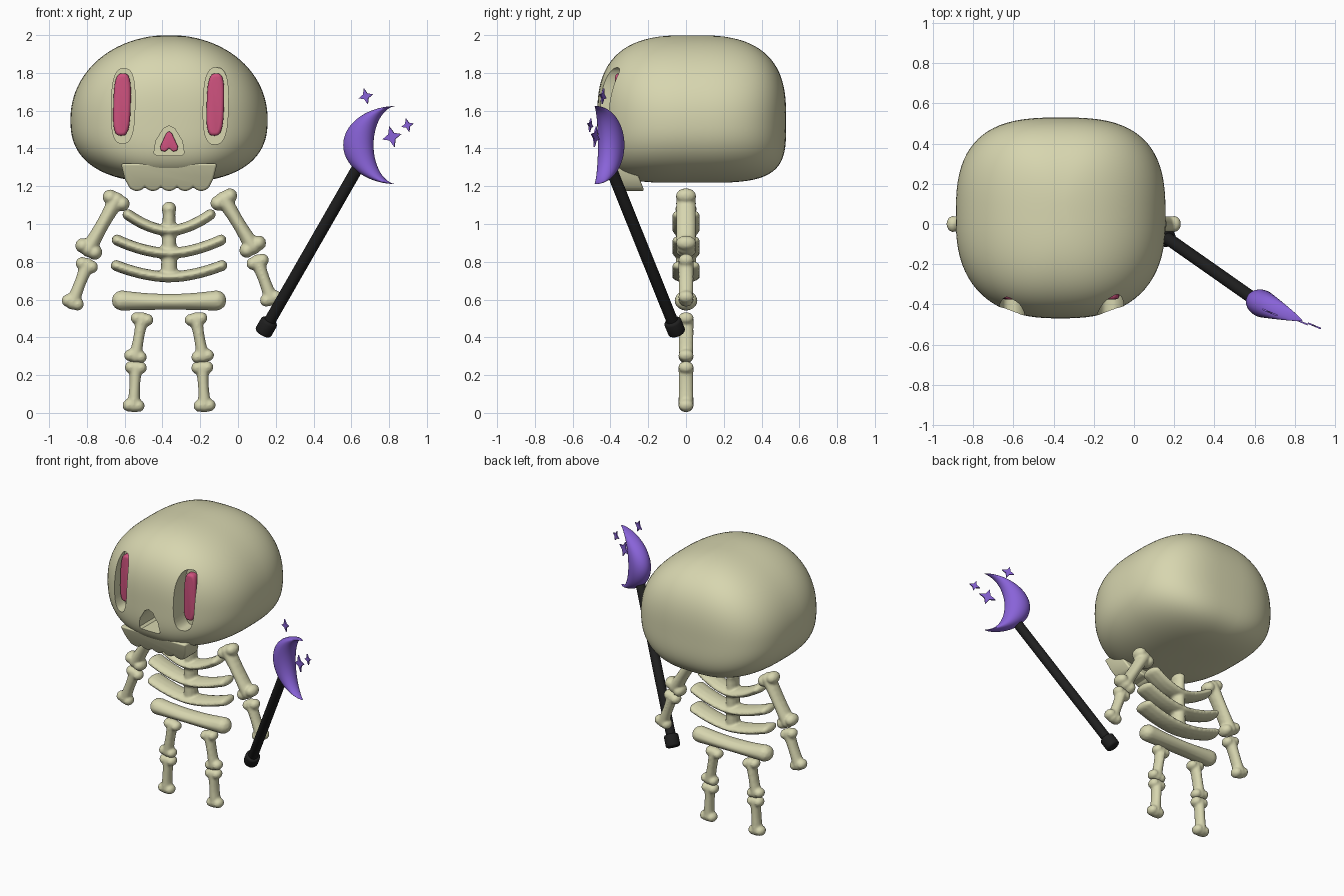
import bpy, bmesh, math
from mathutils import Vector, Matrix

if "Cube" in bpy.data.objects:
    bpy.data.objects.remove(bpy.data.objects["Cube"])

CX = -0.365  # body centre line


def material(name, rgb):
    m = bpy.data.materials.new(name)
    m.diffuse_color = (*rgb, 1)
    m.use_nodes = True
    m.node_tree.nodes["Principled BSDF"].inputs["Base Color"].default_value = m.diffuse_color
    return m


BONE = material("bone", (0.68, 0.67, 0.43))
PINK = material("pink", (0.62, 0.085, 0.21))
PURPLE = material("purple", (0.25, 0.125, 0.69))
BLACK = material("black", (0.014, 0.014, 0.014))


def make(name, bm, mat):
    bmesh.ops.recalc_face_normals(bm, faces=bm.faces)
    me = bpy.data.meshes.new(name)
    bm.to_mesh(me)
    bm.free()
    me.materials.append(mat)
    ob = bpy.data.objects.new(name, me)
    bpy.context.collection.objects.link(ob)
    return ob


def finish(ob, angle=40):
    """Apply modifiers and shade smooth."""
    dg = bpy.context.evaluated_depsgraph_get()
    me = bpy.data.meshes.new_from_object(ob.evaluated_get(dg))
    ob.modifiers.clear()
    ob.data = me
    bpy.ops.object.select_all(action='DESELECT')
    ob.select_set(True)
    bpy.context.view_layer.objects.active = ob
    bpy.ops.object.shade_smooth_by_angle(angle=math.radians(angle))
    return ob


def loft(rings, caps=True):
    bm = bmesh.new()
    vs = [[bm.verts.new(p) for p in r] for r in rings]
    n = len(vs[0])
    for a, b in zip(vs, vs[1:]):
        for i in range(n):
            bm.faces.new((a[i], a[(i + 1) % n], b[(i + 1) % n], b[i]))
    if caps:
        bm.faces.new(vs[0])
        bm.faces.new(vs[-1])
    return bm


def prism(name, pts, y0, y1, mat, bevel=0.0, slant=None):
    bm = loft([[(x, y, z) for x, z in pts] for y in (y0, y1)])
    if slant:
        for v in bm.verts:
            v.co.y += (slant[0] - v.co.z) * slant[1]
    ob = make(name, bm, mat)
    if bevel:
        m = ob.modifiers.new("bevel", 'BEVEL')
        m.width, m.segments, m.limit_method = bevel, 4, 'ANGLE'
        m.angle_limit = math.radians(50)
    return ob


def power(v, e):
    return math.copysign(abs(v) ** e, v)


def oval(cx, cz, a, b, n, tilt=0.0, steps=40):
    out = []
    for i in range(steps):
        t = 2 * math.pi * i / steps
        z = b * power(math.sin(t), 2 / n)
        out.append((cx + a * power(math.cos(t), 2 / n) + tilt * z, cz + z))
    return out


# Skull: superellipse rings, rounder from the front than from the side
rings = []
for j in range(1, 48):
    t = math.sin(-math.pi / 2 + math.pi * j / 48)
    up = t > 0
    nw, nd = (2.05, 2.8) if up else (2.5, 4.0)
    w = 0.522 * (1 - abs(t) ** nw) ** (1 / nw)
    d = 0.5 * (1 - abs(t) ** nd) ** (1 / nd)
    z = 1.555 + t * (0.445 if up else 0.337)
    ring = []
    for i in range(80):
        a = 2 * math.pi * i / 80
        n = 2.5 if math.sin(a) < 0 else 2.9
        ring.append((CX + w * power(math.cos(a), 2 / n),
                     0.03 + d * power(math.sin(a), 2 / n), z))
    rings.append(ring)
skull = make("skull", loft(rings), BONE)

# Sockets cut into the face
cutters = [
    prism("socket_cutter_left", oval(-0.608, 1.625, 0.062, 0.198, 2.8, 0.02), -0.7, -0.33, BONE),
    prism("socket_cutter_right", oval(-0.118, 1.625, 0.066, 0.203, 2.8, 0.02), -0.7, -0.33, BONE),
    prism("nose_cutter", [(-0.445, 1.375), (-0.43, 1.362), (-0.3, 1.362), (-0.285, 1.375),
                          (-0.295, 1.44), (-0.335, 1.505), (-0.365, 1.52),
                          (-0.395, 1.505), (-0.435, 1.44)], -0.7, -0.275, BONE)]
for c in cutters:
    c.hide_render = True
    m = skull.modifiers.new("cut", 'BOOLEAN')
    m.operation, m.solver, m.object = 'DIFFERENCE', 'EXACT', c
finish(skull, 35)
for c in cutters:
    bpy.data.objects.remove(c)

# Pink eyes and nose inside the sockets
for side, x in (("left", -0.614), ("right", -0.12)):
    finish(prism("eye_" + side, oval(x, 1.632, 0.046, 0.165, 3.2, 0.03), -0.375, -0.31, PINK, 0.018), 60)
finish(prism("nose", [(-0.408, 1.388), (-0.385, 1.383), (-0.365, 1.402), (-0.345, 1.383),
                      (-0.322, 1.388), (-0.318, 1.41), (-0.35, 1.48), (-0.365, 1.492),
                      (-0.38, 1.48), (-0.412, 1.41)], -0.30, -0.25, PINK, 0.008), 60)

# Upper jaw with scalloped teeth, sloping backwards
jaw = [(-0.11, 1.32), (-0.62, 1.32), (-0.60, 1.24)]
for i in range(41):
    u = i / 40
    jaw.append((-0.578 + 0.426 * u, 1.197 - 0.022 * abs(math.sin(math.pi * 5 * u)) ** 0.7))
jaw.append((-0.13, 1.24))
finish(prism("jaw", jaw, -0.42, -0.27, BONE, 0.02, (1.30, 0.4)), 60)


# Bones are chains of ellipsoids fused by a remesh
def blob(bm, x, z, r, ry):
    bmesh.ops.create_icosphere(bm, subdivisions=2, radius=1,
                               matrix=Matrix.Translation((x, 0, z)) @ Matrix.Diagonal((r, ry, r, 1)))


def fuse(name, bm):
    ob = make(name, bm, BONE)
    m = ob.modifiers.new("fuse", 'REMESH')
    m.mode, m.voxel_size = 'VOXEL', 0.008
    s = ob.modifiers.new("soften", 'SMOOTH')
    s.factor, s.iterations = 0.5, 4
    return finish(ob, 180)


def bone(name, p, q, r, ry, off, shaft):
    bm = bmesh.new()
    p, q = Vector(p), Vector(q)
    d = (q - p).normalized()
    n = Vector((-d.y, d.x))
    for e in (p, q):
        for s in (-1, 1):
            c = e + n * off * s
            blob(bm, c.x, c.y, r, ry)
    for i in range(25):
        c = p.lerp(q, i / 24)
        blob(bm, c.x, c.y, shaft * (1 + 0.25 * abs(i / 12 - 1) ** 2), ry * 0.97)
    return fuse(name, bm)


bone("upper_arm_left", (-0.645, 1.125), (-0.79, 0.868), 0.041, 0.056, 0.037, 0.036)
bone("upper_arm_right", (-0.075, 1.13), (0.078, 0.88), 0.041, 0.056, 0.037, 0.036)
bone("forearm_left", (-0.80, 0.782), (-0.875, 0.585), 0.035, 0.042, 0.027, 0.032)
bone("forearm_right", (0.104, 0.80), (0.175, 0.605), 0.035, 0.042, 0.027, 0.032)
for side, s in (("left", -1), ("right", 1)):
    bone("thigh_" + side, (CX + s * 0.143, 0.497), (CX + s * 0.178, 0.30), 0.033, 0.042, 0.029, 0.03)
    bone("shin_" + side, (CX + s * 0.176, 0.24), (CX + s * 0.188, 0.039), 0.034, 0.042, 0.026, 0.03)

# Ribcage: spine and three upswept pairs of ribs
bm = bmesh.new()
for i in range(30):
    u = i / 29
    blob(bm, CX, 0.735 + 0.345 * u, 0.046 - 0.012 * u, 0.055)
blob(bm, CX, 1.08, 0.04, 0.06)
for half, end, mid in ((0.218, 1.05, 0.965), (0.275, 0.915, 0.845), (0.28, 0.78, 0.72)):
    for i in range(61):
        u = i / 30 - 1
        blob(bm, CX + half * u, mid + (end - mid) * abs(u) ** 1.8, 0.03, 0.075)
fuse("ribcage", bm)

# Pelvis bar, thicker at the ends
bm = bmesh.new()
for i in range(61):
    u = i / 30 - 1
    blob(bm, CX + 0.25 * u, 0.588 + 0.007 * u * u, 0.043 + 0.012 * u * u, 0.062)
fuse("pelvis", bm)


# Staff with pommel
low, high = Vector((0.15, -0.06, 0.455)), Vector((0.635, -0.40, 1.30))
axis = (high - low).normalized()


def rod(name, a, b, r, bevel):
    bm = bmesh.new()
    bmesh.ops.create_cone(bm, cap_ends=True, segments=32, radius1=r, radius2=r, depth=(b - a).length,
                          matrix=Matrix.Translation((a + b) / 2) @ axis.to_track_quat('Z', 'Y').to_matrix().to_4x4())
    ob = make(name, bm, BLACK)
    m = ob.modifiers.new("bevel", 'BEVEL')
    m.width, m.segments, m.limit_method = bevel, 3, 'ANGLE'
    finish(ob, 50)


rod("staff", low, high, 0.031, 0.005)
rod("pommel", low - axis * 0.042, low + axis * 0.042, 0.047, 0.014)

# Crescent head, lying in a vertical plane turned slightly to the front
D = Vector((0.92, -0.39, 0))
N = Vector((0.39, 0.92, 0))
rings = []
for j in range(41):
    a = math.radians(-88 + 176 * j / 40)
    c = math.cos(a)
    mid, hw, th = 0.225 - 0.2225 * c, 0.0825 * c, 0.068 * c ** 0.85
    base = Vector((0.635, -0.395, 1.418 + 0.207 * math.sin(a)))
    rings.append([base + D * (mid + hw * math.cos(k * math.pi / 16)) + N * th * math.sin(k * math.pi / 16)
                  for k in range(32)])
finish(make("crescent", loft(rings), PURPLE), 60)

# Four-pointed sparkles
for i, (x, y, z, r) in enumerate(((0.677, -0.44, 1.676, 0.042),
                                  (0.815, -0.48, 1.462, 0.056), (0.898, -0.507, 1.523, 0.036))):
    c = Vector((x, y, z))
    star = []
    for k in range(8):
        a = math.radians(15 + 45 * k)
        s = r if k % 2 == 0 else r * 0.42
        star.append(c + D * s * math.cos(a) + Vector((0, 0, s * math.sin(a))))
    make("sparkle_%d" % (i + 1), loft([[p + N * h for p in star] for h in (-0.004, 0.004)]), PURPLE)
